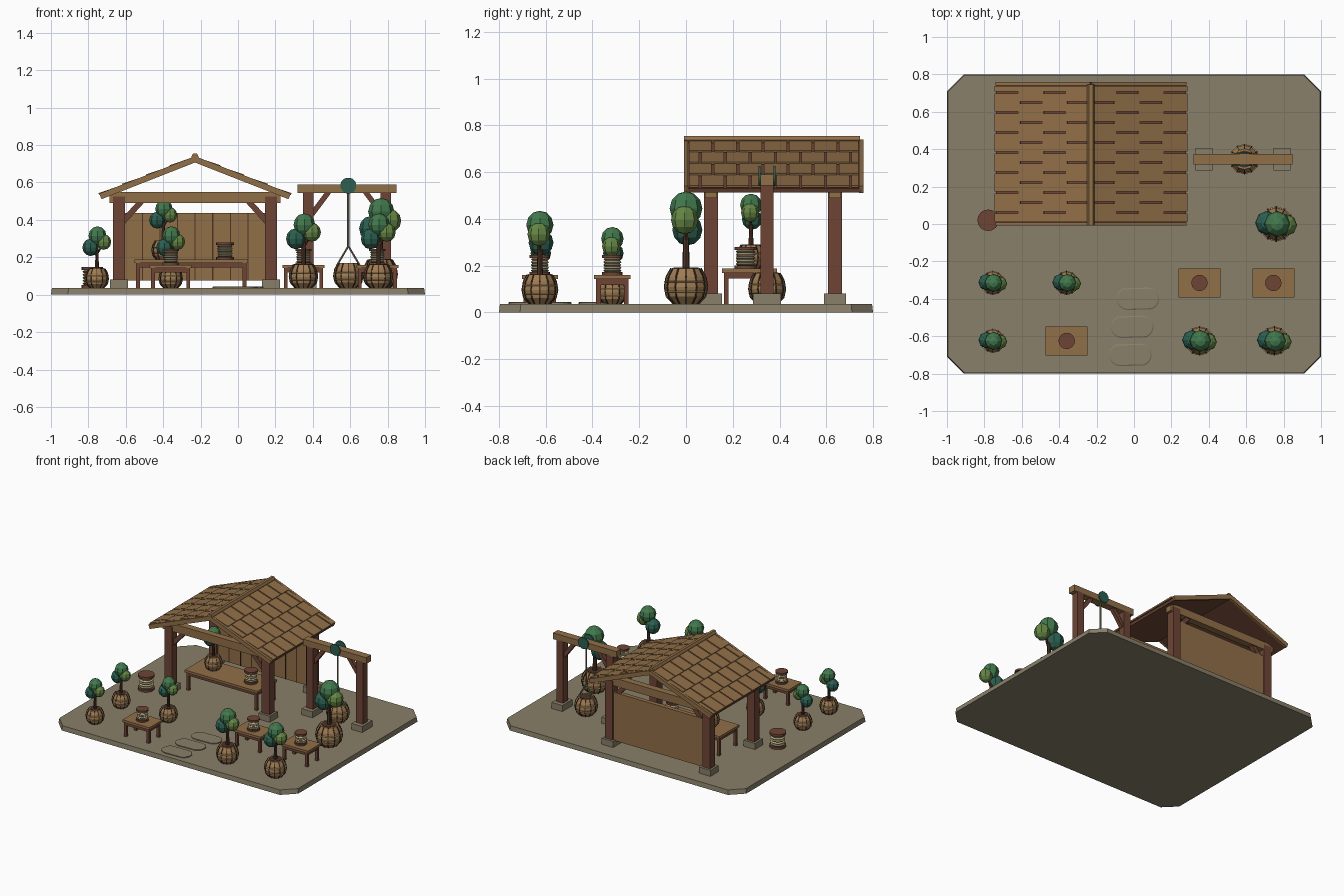
import bpy, bmesh, math
from mathutils import Matrix, Vector

cube = bpy.data.objects.get("Cube")
if cube:
    bpy.data.objects.remove(cube, do_unlink=True)


def material(name, *rgb):
    m = bpy.data.materials.new(name)
    m.use_nodes = True
    m.diffuse_color = (*rgb, 1)
    m.node_tree.nodes["Principled BSDF"].inputs["Base Color"].default_value = (*rgb, 1)
    return m


EARTH = material("earth_stone", .25, .215, .142)
TAN = material("tan_wood", .285, .16, .065)
RED = material("red_brown_wood", .155, .06, .036)
DARK = material("dark_wood", .07, .032, .018)
CASK = material("cask_wood", .34, .2, .085)
STRAW = material("straw", .56, .42, .21)
ROPE = material("grey_rope", .24, .23, .15)
TEAL = material("teal_leaf", .025, .115, .08)
LEAF = material("mid_leaf", .054, .19, .075)
OLIVE = material("olive_leaf", .13, .24, .06)


class Part:
    """Collects simple shapes into one mesh."""

    def __init__(self, *mats):
        self.bm, self.mats, self.mat = bmesh.new(), mats, 0

    def paint(self, verts):
        for f in {f for v in verts for f in v.link_faces}:
            f.material_index = self.mat

    def box(self, c, size, rot=None):
        m = Matrix.Translation(c) @ (rot or Matrix()) @ Matrix.Diagonal((*size, 1))
        self.paint(bmesh.ops.create_cube(self.bm, size=1, matrix=m)["verts"])

    def span(self, lo, hi):
        lo, hi = Vector(lo), Vector(hi)
        self.box((lo + hi) / 2, hi - lo)

    def strut(self, a, b, r, sides=4, r2=None):
        a, b = Vector(a), Vector(b)
        q = (b - a).to_track_quat('Z', 'Y').to_matrix().to_4x4()
        turn = Matrix.Rotation(math.pi / sides, 4, 'Z')
        self.paint(bmesh.ops.create_cone(
            self.bm, cap_ends=True, segments=sides, radius1=r, radius2=r2 or r,
            depth=(b - a).length, matrix=Matrix.Translation((a + b) / 2) @ q @ turn)["verts"])

    def lathe(self, profile, sides):
        rings = [[self.bm.verts.new((r * math.cos(t), r * math.sin(t), z))
                  for t in (2 * math.pi * i / sides for i in range(sides))] for r, z in profile]
        for a, b in zip(rings, rings[1:]):
            for i in range(sides):
                j = (i + 1) % sides
                self.bm.faces.new((a[i], a[j], b[j], b[i]))
        self.bm.faces.new(rings[0][::-1])
        self.bm.faces.new(rings[-1])
        self.paint([v for ring in rings for v in ring])

    def blob(self, c, r):
        m = Matrix.Translation(c) @ Matrix.Diagonal((r, r, r * 1.05, 1))
        self.paint(bmesh.ops.create_uvsphere(self.bm, u_segments=8, v_segments=6, radius=1, matrix=m)["verts"])

    def mesh(self, name):
        me = bpy.data.meshes.new(name)
        self.bm.to_mesh(me)
        self.bm.free()
        for m in self.mats:
            me.materials.append(m)
        return me

    def done(self, name):
        return place(name, self.mesh(name))


def place(name, me, loc=(0, 0, 0), s=1):
    ob = bpy.data.objects.new(name, me)
    ob.location, ob.scale = loc, (s, s, s)
    bpy.context.collection.objects.link(ob)
    return ob


G = .035  # ground level

# Ground slab with cut corners
p = Part(EARTH)
outline = [(sx * x, sy * y) for sx, sy, pts in (
    (1, 1, ((1, .71), (.91, .8))), (-1, 1, ((.91, .8), (1, .71))),
    (-1, -1, ((1, .71), (.91, .8))), (1, -1, ((.91, .8), (1, .71)))) for x, y in pts]
face = p.bm.faces.new([p.bm.verts.new((x, y, 0)) for x, y in outline])
top = bmesh.ops.extrude_face_region(p.bm, geom=[face])["geom"]
for v in top:
    if isinstance(v, bmesh.types.BMVert):
        v.co = (v.co.x * .995, v.co.y * .995, G)
bmesh.ops.recalc_face_normals(p.bm, faces=p.bm.faces)
p.done("ground_slab")

# Rounded stepping stones
p = Part(EARTH)
p.lathe([(.06, 0), (.06, .007), (.054, .01)], 16)
for v in p.bm.verts:
    v.co.x += math.copysign(.055, v.co.x)
stone = p.mesh("stepping_stone")
for x, y in ((-.02, -.7), (-.01, -.55), (.02, -.4)):
    place("stepping_stone", stone, (x, y, G))

# Shelter frame
CX, PX, FY, BY = -.23, .406, .107, .637
footings, posts, beams, braces = Part(EARTH), Part(RED), Part(TAN), Part(RED)
for y in (FY, BY):
    beams.span((CX - .457, y - .025, .49), (CX + .457, y + .025, .55))
    for s in (-1, 1):
        x = CX + s * PX
        footings.box((x, y, .058), (.095, .095, .046))
        posts.box((x, y, .3), (.064, .06, .45))
        braces.strut((x + s * -.02, y, .39), (x - s * .125, y, .505), .022)
footings.done("shelter_footings")
posts.done("shelter_posts")
beams.done("shelter_beams")
braces.done("shelter_braces")

# Back wall with dark joints on its inner face
p = Part(TAN, DARK)
p.span((CX - .375, BY - .012, .075), (CX + .375, BY + .02, .438))
p.mat = 1
for i in range(1, 8):
    x = CX - .375 + i * .094
    p.span((x - .003, BY - .015, .075), (x + .003, BY - .01, .438))
p.done("back_wall")

# Gable roof: slabs, edge boards and staggered shingles
ANG, LEN, Y0, Y1 = math.radians(21.4), .545, 0, .75
ridge = Vector((CX, 0, .728))
slab, rakes, tiles = Part(RED), Part(TAN), Part(TAN)
for s in (-1, 1):
    R = Matrix.Rotation(s * ANG, 4, 'Y')

    def at(u, y, w):
        return ridge + R @ Vector((s * u, y, w))
    mid = (Y0 + Y1) / 2
    slab.box(at(LEN / 2, mid, -.008), (LEN, Y1 - Y0, .018), R)
    for y in (Y0, Y1):
        rakes.box(at(LEN / 2, y, -.004), (LEN, .018, .032), R)
    ROWS, W = 4, .107
    step = LEN / ROWS
    tilt = Matrix.Rotation(s * (ANG - .05), 4, 'Y')
    for row in range(ROWS):
        for k in range(8):
            a = Y0 + .012 + (k - .5 * (row % 2)) * W
            lo, hi = max(a, Y0 + .012), min(a + W - .009, Y1 - .012)
            if hi - lo > .01:
                tiles.box(at((row + .5) * step, (lo + hi) / 2, .008),
                          (step * 1.05, hi - lo, .01), tilt)
slab.done("roof_slabs")
rakes.done("roof_edge_boards")
tiles.done("roof_shingles")
p = Part(TAN)
p.strut((CX, Y0 - .008, .738), (CX, Y1 - .005, .738), .02, 6)
p.done("ridge_beam")


# Tables
def table(name, w, d, h):
    q = Part(TAN, RED)
    q.span((-w / 2, -d / 2, h - .018), (w / 2, d / 2, h))
    q.mat = 1
    lx, ly = w / 2 - .018, d / 2 - .018
    for sx in (-1, 1):
        q.box((sx * lx, 0, h - .03), (.012, 2 * ly, .024))
        q.box((0, sx * ly, h - .03), (2 * lx, .012, .024))
        for sy in (-1, 1):
            q.span((sx * lx - .01, sy * ly - .01, 0), (sx * lx + .01, sy * ly + .01, h - .018))
    return q.mesh(name)


place("work_table", table("work_table", .605, .235, .152), (-.25, .272, G))
small = table("small_table", .225, .155, .125)
SMALL = ((.35, -.315), (.745, -.315), (-.36, -.625))
for x, y in SMALL:
    place("small_table", small, (x, y, G))

# Rope spools
p = Part(RED, ROPE, STRAW)
p.lathe([(.046, 0), (.046, .013)], 16)
p.lathe([(.046, .077), (.046, .09)], 16)
for i in range(5):
    p.mat = 1 + i % 2
    z = .013 + i * .0128
    p.lathe([(.034, z), (.041, z + .0064), (.034, z + .0128)], 16)
spool = p.mesh("rope_spool")
for x, y in SMALL:
    place("rope_spool", spool, (x, y, .16), .95)
place("rope_spool", spool, (-.07, .255, .187), 1.03)
place("rope_spool", spool, (-.78, .02, G), 1.25)

# Bulging cask with ribs and hoops
PROFILE = [(.036, 0), (.057, .022), (.063, .05), (.058, .08), (.044, .105)]
p = Part(CASK, DARK, STRAW)
p.lathe(PROFILE, 12)
p.mat = 1
p.lathe([(.037, .104), (.037, .107)], 12)
for i in range(12):
    t = 2 * math.pi * i / 12
    pts = [Vector((r * math.cos(t), r * math.sin(t), z)) for r, z in PROFILE]
    for a, b in zip(pts, pts[1:]):
        p.strut(a, b, .0032)
p.mat = 2
for r, z in ((.0605, .036), (.0615, .066)):
    p.lathe([(r, z - .002), (r + .003, z), (r, z + .002)], 12)
cask = p.mesh("cask")

# Tree that grows from a cask
p = Part(DARK, TEAL, LEAF, OLIVE)
p.strut((0, 0, .1), (.002, 0, .27), .011, 7, .007)
p.strut((0, 0, .17), (-.03, 0, .215), .005, 5)
p.strut((0, 0, .18), (.032, 0, .235), .005, 5)
for i, (c, r) in enumerate((((-.033, .004, .218), .044),
                            ((.004, 0, .28), .048),
                            ((.037, -.004, .247), .04)), 1):
    p.mat = i
    p.blob(c, r)
tree = p.mesh("tree")
for x, y, z, s in ((-.755, -.315, G, 1), (-.36, -.315, G, 1), (-.755, -.625, G, 1),
                   (.35, -.625, G, 1.21), (.75, -.625, G, 1.21),
                   (.76, 0, G, 1.46), (-.4, .278, .187, .97)):
    place("cask_planter", cask, (x, y, z), s)
    place("tree", tree, (x, y, z), s)

# Hoist frame with pulley, rope and hanging cask
HX, HY = .583, .347
footings, posts, braces = Part(EARTH), Part(RED), Part(RED)
for s in (-1, 1):
    x = HX + s * .208
    footings.box((x, HY, .058), (.09, .12, .046))
    posts.box((x, HY, .31), (.056, .056, .48))
    braces.strut((x - s * .02, HY, .43), (x - s * .11, HY, .55), .02)
footings.done("hoist_footings")
posts.done("hoist_posts")
braces.done("hoist_braces")
p = Part(TAN)
p.span((HX - .264, HY - .028, .543), (HX + .264, HY + .028, .59))
p.done("hoist_beam")
p = Part(TEAL)
for s in (-1, 1):
    p.strut((.59, HY + s * .028, .583), (.59, HY + s * .036, .583), .043, 16)
p.done("pulley_discs")
p = Part(ROPE)
knot = (.59, HY, .26)
p.strut((.59, HY, .55), knot, .006, 6)
for s in (-1, 1):
    p.strut(knot, (.59 + s * .062, HY, .155), .006, 6)
p.done("hoist_rope")
place("hanging_cask", cask, (.59, HY, G + .002), 1.25)
